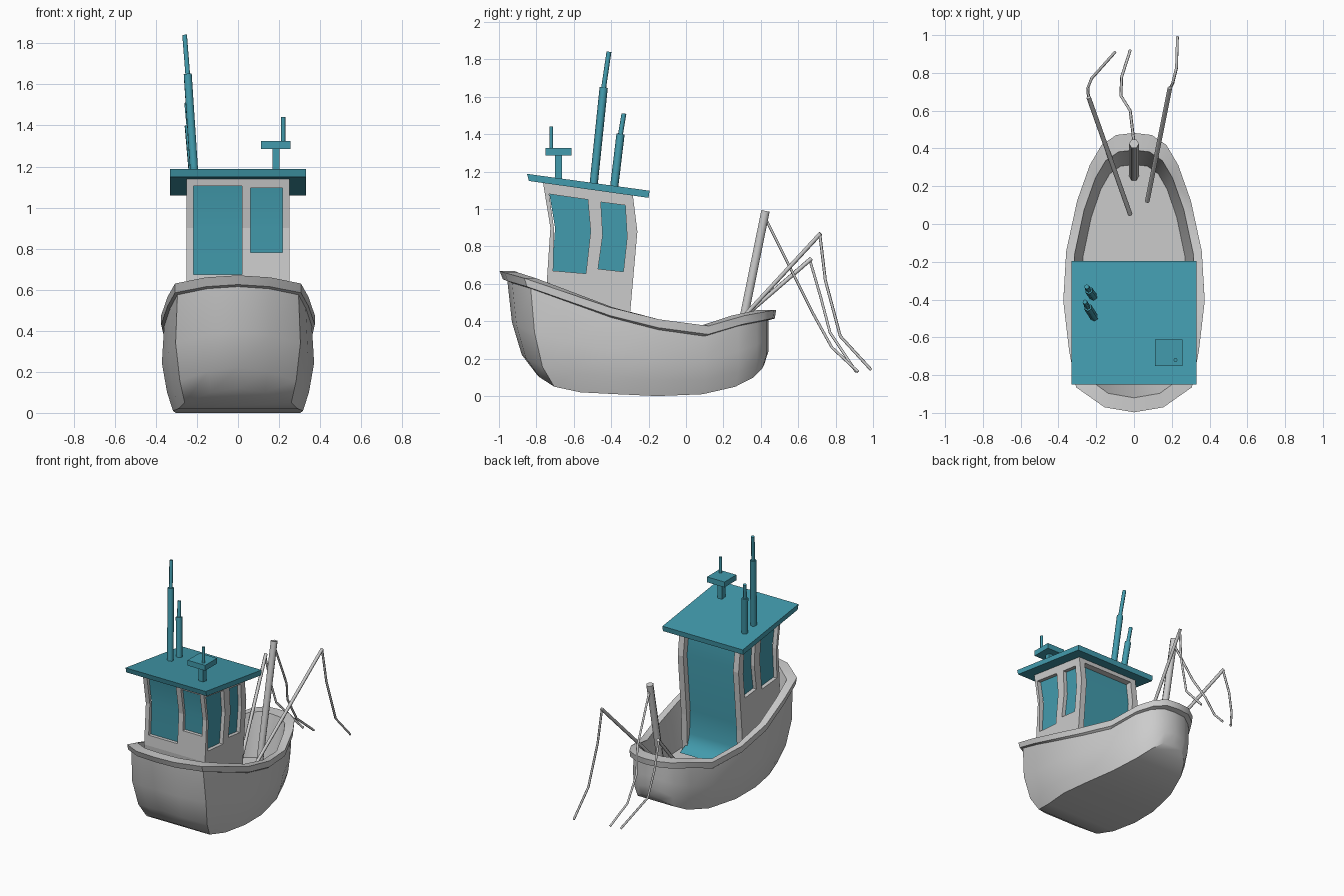
import bpy, bmesh, math
from mathutils import Vector

if "Cube" in bpy.data.objects:
    bpy.data.objects.remove(bpy.data.objects["Cube"])

teal = bpy.data.materials.new("teal_paint")
teal.diffuse_color = (0.055, 0.33, 0.42, 1)
teal.use_nodes = True
teal.node_tree.nodes["Principled BSDF"].inputs["Base Color"].default_value = teal.diffuse_color


def make(name, verts, faces, mat=None, smooth=None):
    me = bpy.data.meshes.new(name)
    me.from_pydata(verts, [], faces)
    bm = bmesh.new()
    bm.from_mesh(me)
    bmesh.ops.recalc_face_normals(bm, faces=bm.faces)
    bm.to_mesh(me)
    bm.free()
    ob = bpy.data.objects.new(name, me)
    bpy.context.collection.objects.link(ob)
    if mat:
        me.materials.append(mat)
    if smooth:
        select(ob)
        bpy.ops.object.shade_smooth_by_angle(angle=math.radians(smooth))
    return ob


def select(ob):
    bpy.ops.object.select_all(action='DESELECT')
    ob.select_set(True)
    bpy.context.view_layer.objects.active = ob


def prism(name, profile, x0, x1, mat=None, smooth=None):
    """Side profile (y, z) extruded across x."""
    n = len(profile)
    verts = [(x, y, z) for x in (x0, x1) for y, z in profile]
    faces = [tuple(range(n)), tuple(range(n, 2 * n))]
    faces += [(i, (i + 1) % n, n + (i + 1) % n, n + i) for i in range(n)]
    return make(name, verts, faces, mat, smooth)


def box(name, x0, x1, y0, y1, z0, z1, mat=None):
    return prism(name, [(y0, z0), (y1, z0), (y1, z1), (y0, z1)], x0, x1, mat)


def cut(ob, cutter):
    cutter.hide_render = True
    m = ob.modifiers.new("cut", 'BOOLEAN')
    m.operation, m.solver, m.object = 'DIFFERENCE', 'EXACT', cutter
    select(ob)
    bpy.ops.object.modifier_apply(modifier=m.name)
    bpy.data.objects.remove(cutter)


def tube(name, pts, r, mat=None):
    cu = bpy.data.curves.new(name, 'CURVE')
    cu.dimensions = '3D'
    cu.bevel_depth, cu.bevel_resolution, cu.use_fill_caps = r, 1, True
    sp = cu.splines.new('POLY')
    sp.points.add(len(pts) - 1)
    for p, c in zip(sp.points, pts):
        p.co = (*c, 1)
    ob = bpy.data.objects.new(name, cu)
    bpy.context.collection.objects.link(ob)
    if mat:
        cu.materials.append(mat)
    select(ob)
    bpy.ops.object.convert(target='MESH')


# Hull: half outline (x, y, rim height, bottom height) from bow to stern
half = [(0, -.955, .67, .12), (.15, -.93, .66, .10), (.295, -.83, .63, .05),
        (.33, -.65, .565, .02), (.36, -.40, .475, .01), (.345, -.15, .41, 0),
        (.29, .10, .375, .01), (.225, .28, .43, .05), (.165, .38, .45, .10),
        (.09, .43, .46, .15), (0, .44, .46, .17)]
# Levels: width scale, bow scale, stern scale, blend bottom->rim, z offset
levels = [(.88, .78, .97, 0, 0), (.96, .89, 1, .13, .03), (1.03, .965, 1, .5, 0),
          (1, 1, 1, 1, -.055), (1.04, 1.035, 1.05, 1, -.045), (1.04, 1.06, 1.06, 1, 0),
          (.91, .95, .93, 1, 0), (.78, .73, .82, None, .15)]
cy, N = -.2575, len(half)
R = 2 * N - 2
verts, faces = [], []
for sx, fs, bs, t, dz in levels:
    ring = []
    for x, y, r, b in half:
        z = dz if t is None else b + (r - b) * t + dz
        ring.append((x * sx, cy + (y - cy) * (fs if y < cy else bs), z))
    verts += ring + [(-x, y, z) for x, y, z in ring[-2:0:-1]]
for k in range(len(levels) - 1):
    for i in range(R):
        j = (i + 1) % R
        faces.append((k * R + i, k * R + j, k * R + R + j, k * R + R + i))
for o in (0, (len(levels) - 1) * R):          # bottom and deck
    faces.append((o, o + 1, o + R - 1))
    faces.append((o + N - 2, o + N - 1, o + N))
    for i in range(1, N - 2):
        faces.append((o + i, o + i + 1, o + R - i - 1, o + R - i))
make("hull", verts, faces, smooth=32)

# Wheelhouse shell, hollowed, with window and rear openings
shell = prism("wheelhouse", [(-.70, .15), (-.745, .6), (-.725, .9), (-.765, 1.145),
                             (-.285, 1.08), (-.26, .88), (-.30, .43), (-.31, .15)], -.25, .25)
inner = [(-.675, .17), (-.72, .6), (-.70, .9), (-.737, 1.12),
         (-.33, 1.065), (-.305, .88), (-.345, .43), (-.35, .17)]
cut(shell, prism("hollow", inner, -.222, .222))
cut(shell, prism("side_window_a", [(-.71, .67), (-.535, .655), (-.51, .88), (-.525, 1.05),
                                   (-.732, 1.08), (-.705, .89)], -.4, .4))
cut(shell, prism("side_window_b", [(-.47, .68), (-.335, .665), (-.315, .85), (-.325, 1.02),
                                   (-.455, 1.037), (-.445, .86)], -.4, .4))
cut(shell, box("front_window_a", -.217, .02, -.9, -.6, .675, 1.105))
cut(shell, box("front_window_b", .06, .216, -.9, -.6, .78, 1.095))
cut(shell, box("rear_opening", -.205, .205, -.4, -.1, .16, 1.04))

# Teal panels behind the openings, flaring out at the foot of the rear one
prism("wheelhouse_lining", inner[:-2] + [(-.343, .45), (-.335, .28), (-.31, .2), (-.24, .17)],
      -.22, .22, teal, 50)

# Roof
prism("roof", [(-.84, 1.15), (-.20, 1.06), (-.195, 1.098), (-.85, 1.188)], -.33, .33, teal)

# Roof antennas, each with a thick foot and thin tip
for name, a, b, c in (("tall_antenna", (-.21, -.495, 1.12), (-.245, -.44, 1.65), (-.26, -.412, 1.84)),
                      ("short_antenna", (-.215, -.385, 1.11), (-.24, -.35, 1.40), (-.25, -.332, 1.51))):
    tube(name + "_foot", [a, b], .022, teal)
    tube(name + "_tip", [b, c], .013, teal)

# Radar unit
box("radar_post", .167, .203, -.70, -.662, 1.15, 1.29, teal)
box("radar_plate", .112, .256, -.752, -.612, 1.285, 1.325, teal)
tube("radar_aerial", [(.22, -.72, 1.32), (.22, -.72, 1.44)], .011, teal)

# Stern mast, fishing poles and hanging lines
tube("stern_mast", [(0, .25, .13), (0, .425, .99)], .026)
tube("left_pole", [(-.02, .05, .2), (-.24, .67, .735)], .012)
tube("right_pole", [(.07, .12, .22), (.19, .72, .87)], .012)
tube("left_line", [(-.24, .66, .735), (-.245, .72, .53), (-.225, .77, .34), (-.10, .91, .13)], .008)
tube("right_line", [(.19, .715, .87), (.205, .745, .62), (.225, .825, .32), (.23, .99, .14)], .008)
tube("mast_line", [(0, .43, .94), (-.02, .6, .6), (-.07, .68, .44), (-.065, .78, .26), (-.02, .92, .13)], .008)
